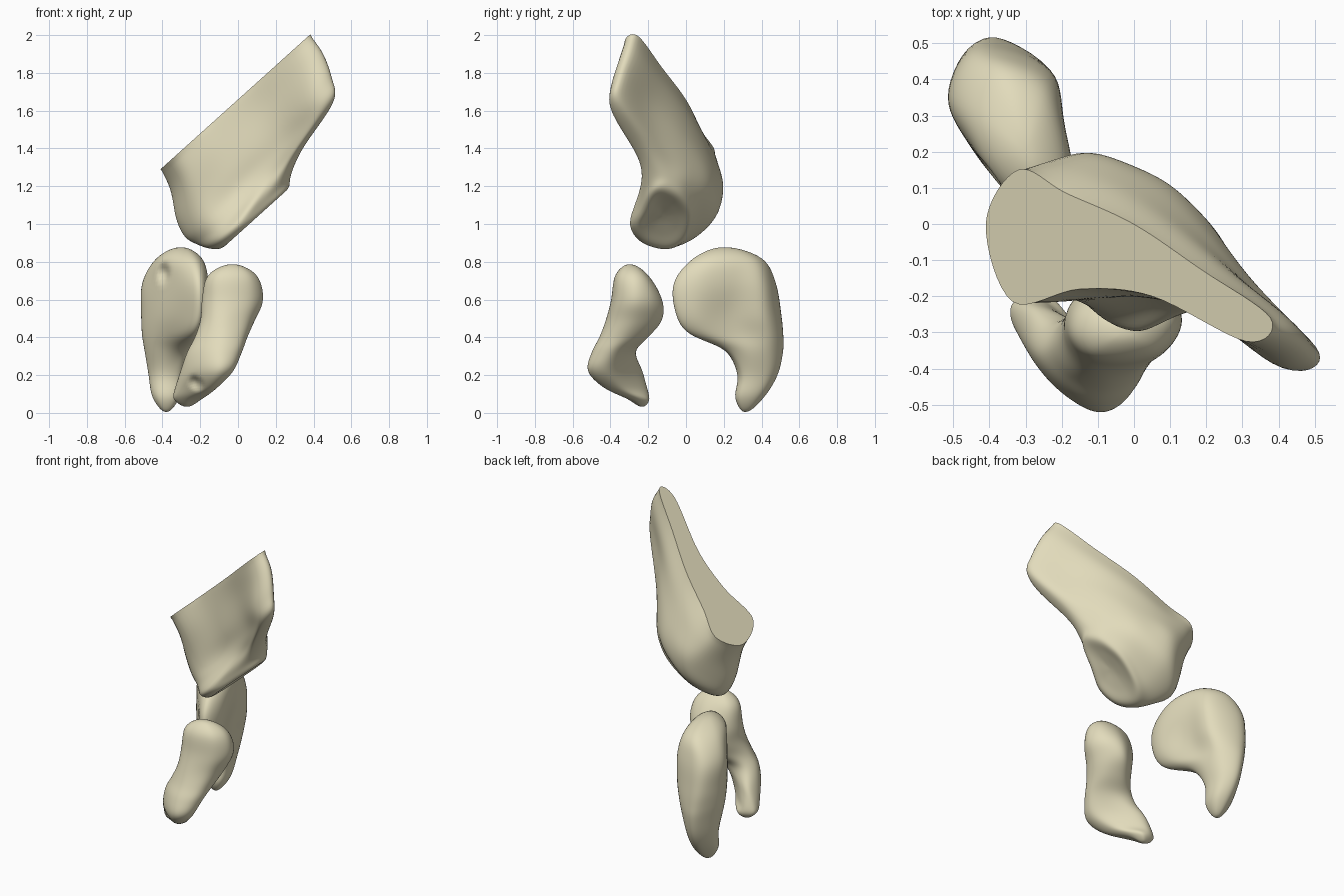
import bpy, bmesh, math
from mathutils import Vector

if "Cube" in bpy.data.objects:
    bpy.data.objects.remove(bpy.data.objects["Cube"])

bone = bpy.data.materials.new("bone")
bone.diffuse_color = (0.76, 0.71, 0.5, 1)
bone.use_nodes = True
bone.node_tree.nodes["Principled BSDF"].inputs["Base Color"].default_value = bone.diffuse_color


def spline(p0, p1, p2, p3, t):
    return 0.5 * (2 * p1 + (p2 - p0) * t + (2 * p0 - 5 * p1 + 4 * p2 - p3) * t * t
                  + (3 * p1 - p0 - 3 * p2 + p3) * t ** 3)


def loft(name, rings, place, flat_start=False, around=8, along=7, dents=()):
    """Smooth skin through rings (height, [(a, b), ...]); a one-point ring is a rounded pole."""
    count = max(len(r[1]) for r in rings)
    rows = []
    for h, pts in rings:
        pts = [Vector((a, b, h)) for a, b in pts]
        if len(pts) == 1:
            pts *= count
        rows.append([spline(pts[i - 1], pts[i], pts[(i + 1) % count], pts[(i + 2) % count], k / around)
                     for i in range(count) for k in range(around)])
    n = count * around

    def beyond(pole, ring):
        # mirrored neighbour, so the skin runs flat across the pole
        return [Vector((2 * p.x - q.x, 2 * p.y - q.y, q.z)) for p, q in zip(pole, ring)]

    first = [2 * p - q for p, q in zip(rows[0], rows[1])] if flat_start else beyond(rows[0], rows[1])
    ctrl = [first] + rows + [beyond(rows[-1], rows[-2])]
    grid = []
    for i in range(1, len(ctrl) - 2):
        for k in range(along):
            grid.append([spline(*(ctrl[i + d][j] for d in (-1, 0, 1, 2)), k / along) for j in range(n)])
    grid.append(rows[-1])

    bm = bmesh.new()
    vs = [[bm.verts.new(place(p)) for p in row] for row in grid]
    for a, b in zip(vs, vs[1:]):
        for j in range(n):
            bm.faces.new((a[j], a[(j + 1) % n], b[(j + 1) % n], b[j]))
    if flat_start:
        bm.faces.new(vs[0])
    bmesh.ops.remove_doubles(bm, verts=bm.verts, dist=0.0005)
    # soften the skin, leaving a flat cut untouched
    rim = set(vs[0]) if flat_start else set()
    soft = [v for v in bm.verts if v not in rim]
    for _ in range(6):
        bmesh.ops.smooth_vert(bm, verts=soft, factor=0.5, use_axis_x=True, use_axis_y=True, use_axis_z=True)
    # small pits
    for centre, push, radius in dents:
        for v in bm.verts:
            d = (v.co - Vector(centre)).length / radius
            if d < 1:
                v.co += Vector(push) * (1 - d * d) ** 2
    bmesh.ops.recalc_face_normals(bm, faces=bm.faces)
    mesh = bpy.data.meshes.new(name)
    bm.to_mesh(mesh)
    bm.free()
    mesh.materials.append(bone)
    ob = bpy.data.objects.new(name, mesh)
    bpy.context.collection.objects.link(ob)
    bpy.context.view_layer.objects.active = ob
    ob.select_set(True)
    bpy.ops.object.shade_smooth_by_angle(angle=math.radians(50))
    ob.select_set(False)
    return ob


# Upper blade: rings parallel to its sloping flat cut, ending in the hollow joint face
blade = [
    (0.0, [(0, 0), (.12, .15), (.3, .085), (.55, 0), (.8, -.125), (1.06, -.26), (.97, -.325), (.62, -.2), (.35, -.18), (.1, -.215)]),
    (.12, [(-.04, 0), (.1, .17), (.3, .13), (.55, .02), (.8, -.13), (1.05, -.29), (.94, -.36), (.62, -.22), (.35, -.19), (.08, -.21)]),
    (.25, [(-.12, 0), (.1, .195), (.32, .14), (.56, -.005), (.78, -.19), (1.0, -.34), (.87, -.40), (.6, -.25), (.33, -.2), (.03, -.2)]),
    (.35, [(-.15, 0), (.05, .175), (.3, .14), (.49, .015), (.69, -.17), (.92, -.35), (.82, -.39), (.58, -.26), (.3, -.2), (0, -.21)]),
    (.42, [(-.13, -.03), (.04, .12), (.27, .115), (.43, .025), (.54, -.09), (.64, -.21), (.57, -.25), (.45, -.23), (.25, -.235), (0, -.23)]),
    (.485, [(-.09, -.09), (.01, .02), (.23, .055), (.39, 0), (.47, -.08), (.49, -.15), (.43, -.205), (.28, -.25), (.12, -.30), (-.03, -.24)]),
]
hub = (.19, -.12)
for depth, size in ((.53, .8), (.52, .45)):
    blade.append((depth, [(hub[0] + (a - hub[0]) * size, hub[1] + (b - hub[1]) * size) for a, b in blade[5][1]]))
blade.append((.51, [hub]))
along_cut, into_bone = Vector((.743, 0, .669)), Vector((.669, 0, -.743))
loft("upper_blade", blade,
     lambda p: Vector((-.41, p.y, 1.29)) + along_cut * p.x + into_bone * p.z, flat_start=True)

# Rear lower bone: horizontal rings, top to bottom
rear = [
    (.88, [(-.3, .2)]),
    (.82, [(-.23, .04), (-.33, .08), (-.41, .18), (-.43, .3), (-.36, .4), (-.26, .37), (-.21, .27), (-.19, .13)]),
    (.69, [(-.21, -.07), (-.34, .07), (-.44, .2), (-.51, .34), (-.43, .475), (-.23, .42), (-.19, .26), (-.155, .05)]),
    (.53, [(-.21, -.06), (-.34, .08), (-.45, .21), (-.515, .36), (-.43, .505), (-.23, .43), (-.22, .24), (-.165, .05)]),
    (.42, [(-.24, .01), (-.35, .13), (-.46, .24), (-.51, .37), (-.42, .515), (-.26, .45), (-.24, .28), (-.2, .1)]),
    (.33, [(-.3, .21), (-.38, .22), (-.46, .27), (-.495, .38), (-.41, .515), (-.29, .46), (-.25, .34), (-.26, .24)]),
    (.20, [(-.35, .275), (-.41, .28), (-.46, .32), (-.47, .39), (-.4, .485), (-.32, .45), (-.29, .37), (-.3, .3)]),
    (.08, [(-.36, .26), (-.41, .265), (-.44, .29), (-.45, .34), (-.39, .41), (-.33, .39), (-.31, .34), (-.32, .28)]),
    (.0, [(-.38, .31)]),
]
loft("rear_lower_bone", rear, lambda p: p.copy(),
     dents=[((-.39, .14, .74), (.01, .04, 0), .07)])

# Front lower bone: horizontal rings, top to bottom
front = [
    (.79, [(-.03, -.3)]),
    (.73, [(-.03, -.375), (-.12, -.36), (-.16, -.3), (-.13, -.23), (-.02, -.2), (.07, -.22), (.1, -.28), (.06, -.35)]),
    (.60, [(-.03, -.395), (-.13, -.38), (-.19, -.3), (-.16, -.2), (-.02, -.125), (.09, -.17), (.135, -.27), (.08, -.36)]),
    (.49, [(-.06, -.425), (-.15, -.4), (-.2, -.31), (-.16, -.21), (-.04, -.125), (.05, -.18), (.09, -.28), (.05, -.38)]),
    (.40, [(-.08, -.46), (-.18, -.42), (-.23, -.34), (-.19, -.26), (-.09, -.2), (.01, -.24), (.05, -.33), (.02, -.42)]),
    (.32, [(-.1, -.5), (-.2, -.45), (-.27, -.36), (-.24, -.28), (-.14, -.27), (-.04, -.31), (.02, -.39), (-.01, -.47)]),
    (.22, [(-.11, -.52), (-.22, -.45), (-.3, -.34), (-.29, -.24), (-.22, -.24), (-.11, -.32), (-.03, -.41), (-.04, -.49)]),
    (.13, [(-.16, -.43), (-.24, -.38), (-.32, -.31), (-.33, -.23), (-.27, -.205), (-.19, -.26), (-.12, -.34), (-.12, -.41)]),
    (.07, [(-.24, -.3), (-.28, -.3), (-.33, -.27), (-.335, -.22), (-.28, -.195), (-.23, -.2), (-.2, -.24), (-.2, -.28)]),
    (.03, [(-.27, -.23)]),
]
loft("front_lower_bone", front, lambda p: p.copy(),
     dents=[((-.23, -.42, .15), (0, .03, .01), .06)])
